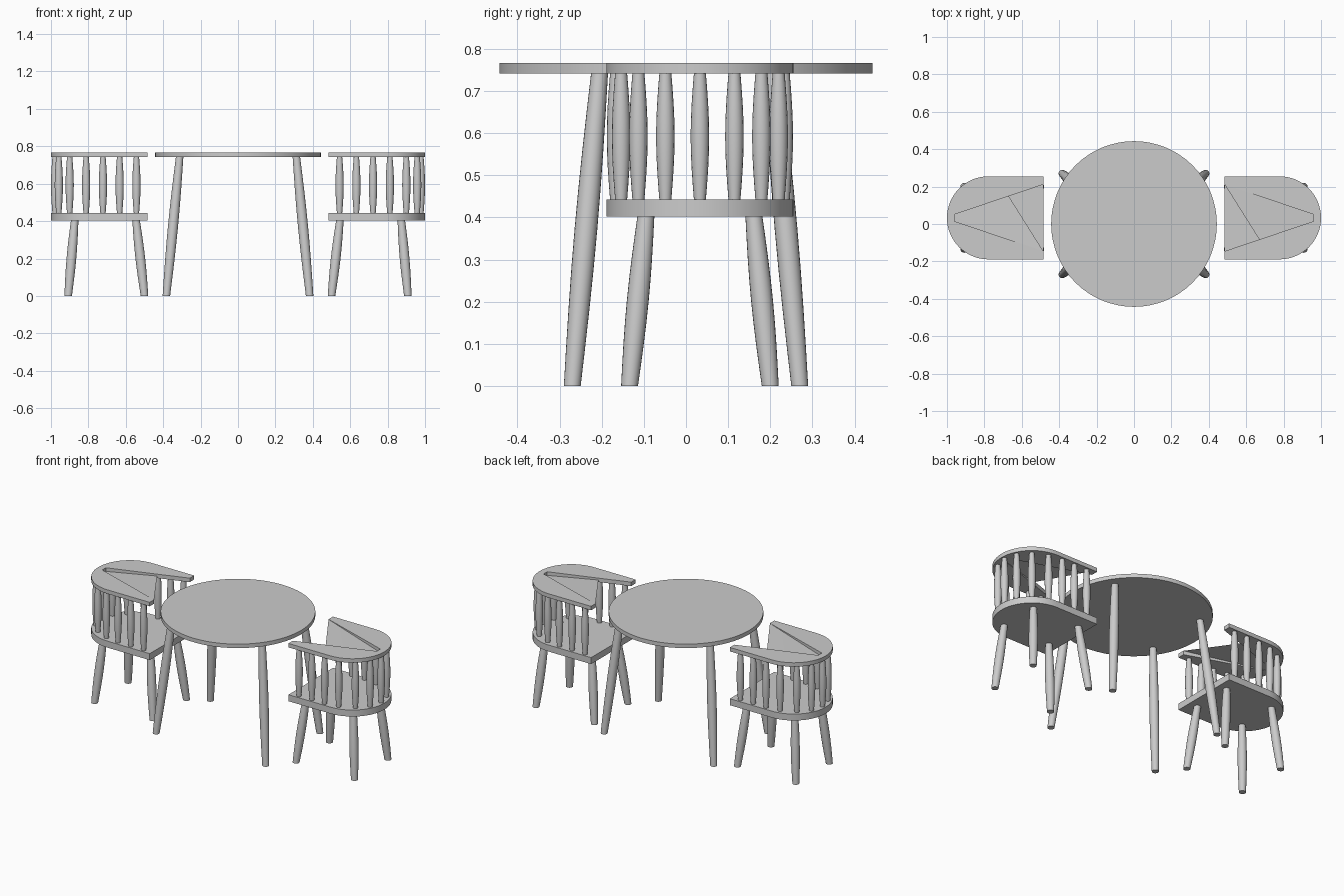
import bpy, bmesh, math

if "Cube" in bpy.data.objects:
    bpy.data.objects.remove(bpy.data.objects["Cube"])

CY = 0.033          # chair centre line in y
W = 0.222           # chair half width
XF, XC = 0.485, 0.778   # front edge of seat, centre of round back


def finish(name, bm):
    bmesh.ops.recalc_face_normals(bm, faces=bm.faces[:])
    me = bpy.data.meshes.new(name)
    bm.to_mesh(me)
    bm.free()
    ob = bpy.data.objects.new(name, me)
    bpy.context.collection.objects.link(ob)
    me.shade_smooth()
    bpy.ops.object.select_all(action='DESELECT')
    ob.select_set(True)
    bpy.context.view_layer.objects.active = ob
    bpy.ops.object.shade_smooth_by_angle(angle=math.radians(35))
    return ob


def turned(name, bottom, top, radii, n=20):
    """Leaning turned post with level ends; radii are spaced evenly."""
    bm = bmesh.new()
    rings = []
    for i, r in enumerate(radii):
        t = i / (len(radii) - 1)
        c = [a + (b - a) * t for a, b in zip(bottom, top)]
        rings.append([bm.verts.new((c[0] + r * math.cos(2 * math.pi * k / n),
                                    c[1] + r * math.sin(2 * math.pi * k / n), c[2]))
                      for k in range(n)])
    for a, b in zip(rings, rings[1:]):
        for k in range(n):
            bm.faces.new((a[k], a[(k + 1) % n], b[(k + 1) % n], b[k]))
    bm.faces.new(rings[0])
    bm.faces.new(rings[-1])
    return finish(name, bm)


def slab(name, outline, z0, z1):
    bm = bmesh.new()
    f = bm.faces.new([bm.verts.new((x, y, z0)) for x, y in outline])
    ext = bmesh.ops.extrude_face_region(bm, geom=[f])
    for v in ext['geom']:
        if isinstance(v, bmesh.types.BMVert):
            v.co.z = z1
    return finish(name, bm)


def swell(r_end, r_mid, r_top, n=9):
    return [(r_end + (r_top - r_end) * i / (n - 1))
            + (r_mid - (r_end + r_top) / 2) * math.sin(math.pi * i / (n - 1)) for i in range(n)]


# Table top and splayed legs
slab("table_top", [(0.443 * math.cos(2 * math.pi * k / 64), 0.443 * math.sin(2 * math.pi * k / 64))
                   for k in range(64)], 0.742, 0.767)
for sx in (-1, 1):
    for sy in (-1, 1):
        turned("table_leg", (sx * 0.383, sy * 0.27, 0), (sx * 0.312, sy * 0.205, 0.745),
               swell(0.02, 0.027, 0.02))

# Chairs, one on each side of the table
back = [(XC + W * math.cos(a), W * math.sin(a))
        for a in [math.radians(-90 + 180 * k / 32) for k in range(33)]]
d_shape = [(XF, -W)] + back + [(XF, W)]
inner = [(XF, 0.178), (0.96, 0.018), (0.96, -0.018), (XF, -0.178)]
spindles = [(0.978, 0), (0.958, 0.082), (0.9, 0.146), (0.812, 0.187),
            (0.722, 0.199), (0.633, 0.199), (0.543, 0.199)]

for s, side in ((-1, "left"), (1, "right")):
    def place(p):
        return (s * p[0], CY + s * p[1])

    slab(side + "_seat", [place(p) for p in d_shape], 0.402, 0.443)
    # Arm rail with tapering slot
    slab(side + "_arm_rail", [place(p) for p in d_shape + inner], 0.742, 0.767)
    # Thin web closing the rear of the slot
    bm = bmesh.new()
    web = [(0.96, -0.018, 0.744), (0.96, 0.018, 0.744), (0.67, -0.116, 0.755), (XF, 0.178, 0.766)]
    v = [bm.verts.new((*place(p), p[2])) for p in web]
    bm.faces.new((v[0], v[2], v[3]))
    bm.faces.new((v[0], v[3], v[1]))
    finish(side + "_rail_web", bm)

    # Back spindles
    for p in spindles:
        for m in ((1, -1) if p[1] else (1,)):
            x, y = place((p[0], p[1] * m))
            turned(side + "_spindle", (x, y, 0.44), (x, y, 0.745),
                   swell(0.014, 0.022, 0.014), 16)
    # Chair legs
    for m in (1, -1):
        for xb, xt in ((0.908, 0.873), (0.5, 0.545)):
            turned(side + "_chair_leg", (*place((xb, m * 0.167)), 0),
                   (*place((xt, m * 0.128)), 0.405), swell(0.02, 0.026, 0.02))
